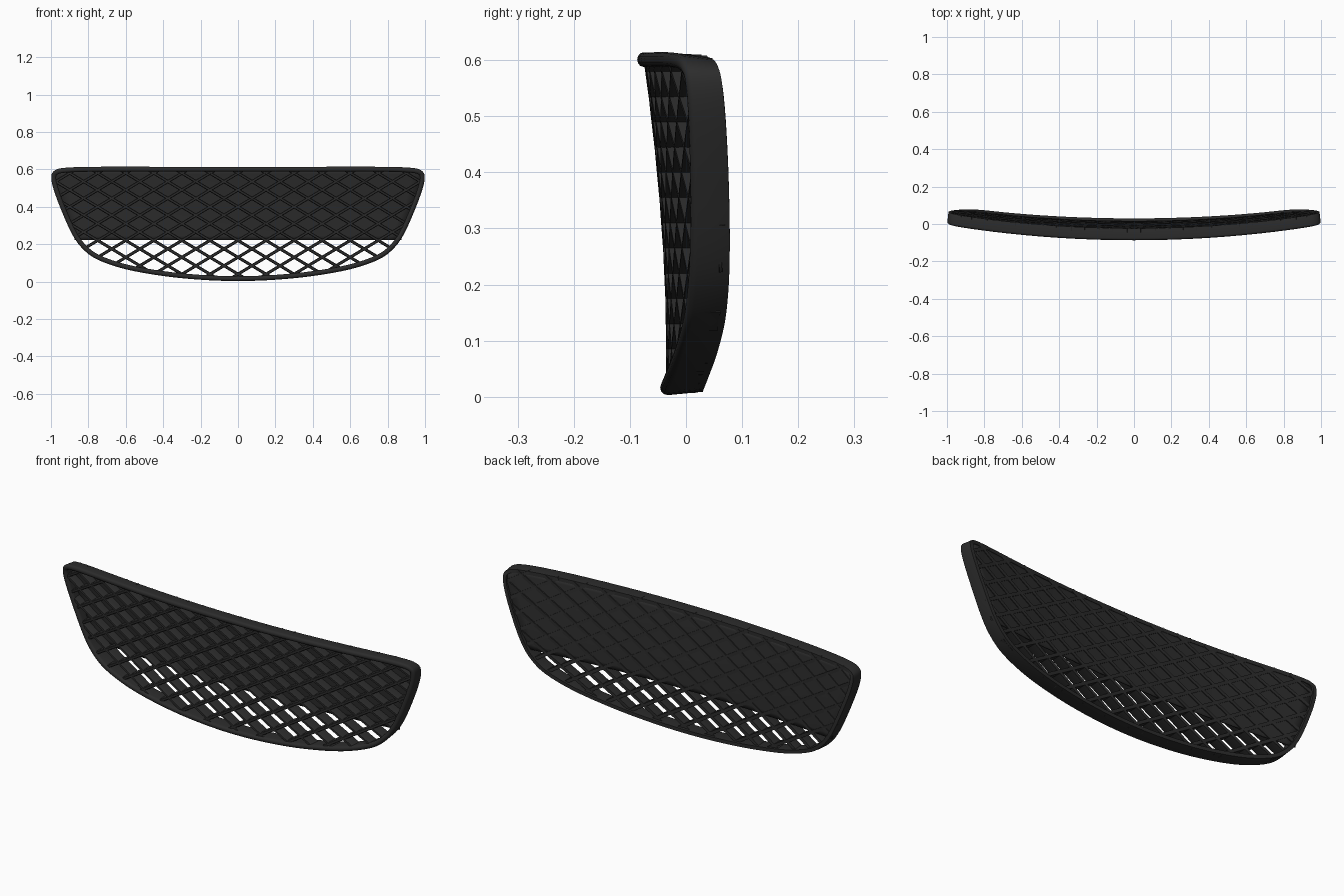
import bpy, bmesh
from mathutils import Vector

if "Cube" in bpy.data.objects:
    bpy.data.objects.remove(bpy.data.objects["Cube"])

# shared dark plastic
mat = bpy.data.materials.new("dark_plastic")
mat.diffuse_color = (0.025, 0.025, 0.025, 1)
mat.use_nodes = True
mat.node_tree.nodes["Principled BSDF"].inputs["Base Color"].default_value = mat.diffuse_color

# right half of the outline (x, z), top centre to bottom centre
HALF = [(0, .614), (.4, .614), (.75, .614), (.92, .609), (.98, .594), (.998, .56),
        (.985, .49), (.94, .37), (.885, .25), (.83, .175), (.75, .117), (.6, .066),
        (.4, .030), (.2, .010), (0, .003)]


def front(x, z):
    """Bowed front surface that all parts follow."""
    a = -.036 - .039 * (max(z - .12, 0) / .48) ** 1.7
    return a + (.068 + .02 * z) * x * x


def smooth_loop(pts, n):
    out, m = [], len(pts)
    for i in range(m):
        p0, p1, p2, p3 = (pts[(i + k) % m] for k in (-1, 0, 1, 2))
        for s in range(n):
            t = s / n
            out.append(.5 * (2 * p1 + (p2 - p0) * t + (2 * p0 - 5 * p1 + 4 * p2 - p3) * t * t
                             + (3 * p1 - p0 - 3 * p2 + p3) * t ** 3))
    return out


half = [Vector(p) for p in HALF]
loop = smooth_loop(half + [Vector((-p.x, p.y)) for p in half[-2:0:-1]], 4)
N = len(loop)


def inset_point(i, d):
    t = (loop[(i + 1) % N] - loop[i - 1]).normalized()
    return loop[i] + Vector((t.y, -t.x)) * d


inner = [inset_point(i, .010) for i in range(N)]


def inside(x, z):
    hit = False
    for a, b in zip(inner, inner[1:] + inner[:1]):
        if (a.y > z) != (b.y > z) and x < a.x + (z - a.y) * (b.x - a.x) / (b.y - a.y):
            hit = not hit
    return hit


def finish(bm, name, angle):
    bmesh.ops.recalc_face_normals(bm, faces=bm.faces)
    me = bpy.data.meshes.new(name)
    bm.to_mesh(me)
    bm.free()
    ob = bpy.data.objects.new(name, me)
    bpy.context.collection.objects.link(ob)
    me.materials.append(mat)
    bpy.ops.object.select_all(action='DESELECT')
    ob.select_set(True)
    bpy.context.view_layer.objects.active = ob
    bpy.ops.object.shade_smooth_by_angle(angle=angle)
    return ob


def sweep(bm, rings, closed):
    vs = [[bm.verts.new(p) for p in r] for r in rings]
    m = len(vs[0])
    for i in range(len(vs) if closed else len(vs) - 1):
        a, b = vs[i], vs[(i + 1) % len(vs)]
        for k in range(m):
            bm.faces.new((a[k], a[(k + 1) % m], b[(k + 1) % m], b[k]))
    if not closed:
        bm.faces.new(vs[0])
        bm.faces.new(vs[-1][::-1])


# outer rim: rounded front lip with a deep wall (inset, depth)
PROFILE = [(.006, 1), (0, .18), (.002, .08), (.007, .02), (.013, 0),
           (.019, .02), (.024, .08), (.026, .18), (.024, 1)]
bm = bmesh.new()
rings = []
for i in range(N):
    x0, z0 = loop[i]
    ring = []
    for d, u in PROFILE:
        p = inset_point(i, d)
        ring.append((p.x, front(x0, z0) - .010 + u * (.076 - .02 * z0), p.y))
    rings.append(ring)
sweep(bm, rings, True)
finish(bm, "outer_rim", .7)

# diamond lattice: deep blades in both diagonal directions
bm = bmesh.new()
SLOPE, PITCH = .6, .15
length = (1 + SLOPE ** 2) ** .5
for sgn in (1, -1):
    nx, nz = -sgn * SLOPE / length, 1 / length
    for k in range(-12, 13):
        xc = k * PITCH
        line = lambda x: .31 + sgn * SLOPE * (x - xc)
        xs = [x for x in (-1 + j * .004 for j in range(501)) if inside(x, line(x))]
        if len(xs) < 5:
            continue
        rings = []
        for j in range(17):
            x = xs[0] + (xs[-1] - xs[0]) * j / 16
            z = line(x)
            y = front(x, z)
            ring = []
            for w, d in ((-.005, 0), (.005, 0), (.008, .008), (.008, .053),
                         (-.008, .053), (-.008, .008)):
                ring.append((x + nx * w, y + d, z + nz * w))
            rings.append(ring)
        sweep(bm, rings, False)
finish(bm, "diamond_lattice", .5)


# solid panel closing the upper part behind the lattice
def half_width(z):
    for a, b in zip(half[5:], half[6:]):
        if b.y <= z <= a.y:
            return b.x + (a.x - b.x) * (z - b.y) / (a.y - b.y)
    return .998 - .05 * ((z - .56) / .04) ** 2


bm = bmesh.new()
rows = []
for r in range(17):
    z = .222 + (.60 - .222) * r / 16
    w = half_width(z) + (.008 if r == 0 else -.008)
    rows.append([bm.verts.new((w * (c / 16 - 1), front(w * (c / 16 - 1), z) + .046, z))
                 for c in range(33)])
for a, b in zip(rows, rows[1:]):
    for c in range(32):
        bm.faces.new((a[c], a[c + 1], b[c + 1], b[c]))
panel = finish(bm, "backing_panel", .5)
mod = panel.modifiers.new("thickness", 'SOLIDIFY')
mod.thickness = .005
mod.offset = 0
